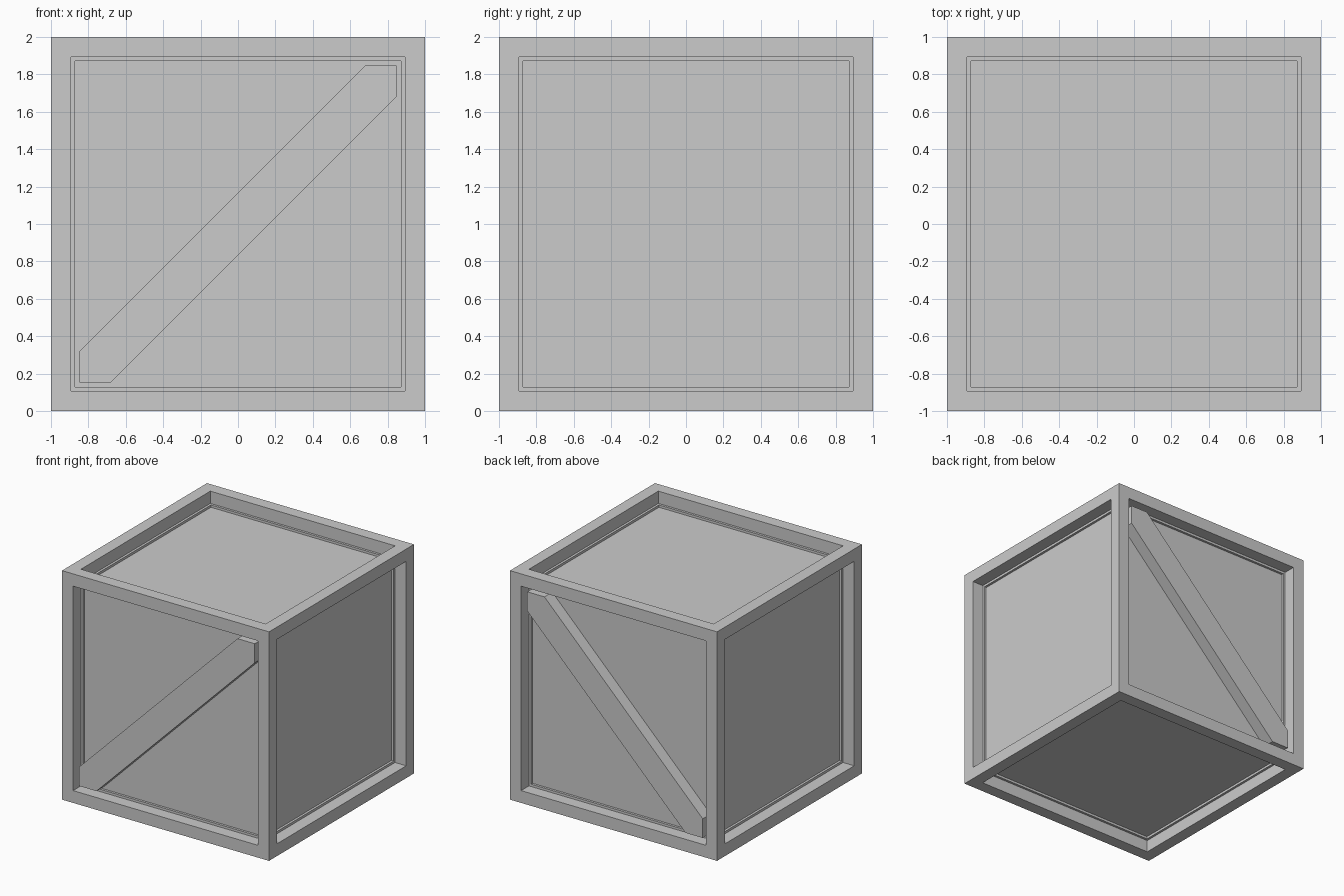
import bpy, bmesh
from mathutils import Vector

if "Cube" in bpy.data.objects:
    bpy.data.objects.remove(bpy.data.objects["Cube"])

BORDER, RECESS = 0.152, 0.128
INNER = 1 - BORDER


def finish(bm, name):
    bmesh.ops.recalc_face_normals(bm, faces=bm.faces)
    mesh = bpy.data.meshes.new(name)
    bm.to_mesh(mesh)
    bm.free()
    obj = bpy.data.objects.new(name, mesh)
    bpy.context.collection.objects.link(obj)
    return obj


# Crate body: cube with a recessed panel in every face
bm = bmesh.new()
bmesh.ops.create_cube(bm, size=2)
bmesh.ops.translate(bm, verts=bm.verts, vec=(0, 0, 1))
panels = list(bm.faces)
bmesh.ops.inset_individual(bm, faces=panels, thickness=BORDER)
normals = [f.normal.copy() for f in panels]
panels = bmesh.ops.extrude_discrete_faces(bm, faces=panels)["faces"]
for face in panels:
    face.normal_update()
    offset = -RECESS * face.normal
    bmesh.ops.translate(bm, verts=face.verts, vec=offset)
finish(bm, "crate_body")


# Diagonal braces on front and back, cut to fit the opening corners
def brace(name, side):
    a, b = INNER, INNER - 0.167
    outline = [(-a, -a), (-b, -a), (a, b), (a, a), (b, a), (-a, -b)]
    bm = bmesh.new()
    face = bm.faces.new([bm.verts.new((x, side * 0.98, z + 1)) for x, z in outline])
    new = bmesh.ops.extrude_face_region(bm, geom=[face], use_keep_orig=True)["geom"]
    verts = [v for v in new if isinstance(v, bmesh.types.BMVert)]
    bmesh.ops.translate(bm, verts=verts, vec=Vector((0, -side * (0.98 - 1 + RECESS), 0)))
    finish(bm, name)


brace("front_brace", -1)
brace("back_brace", 1)
